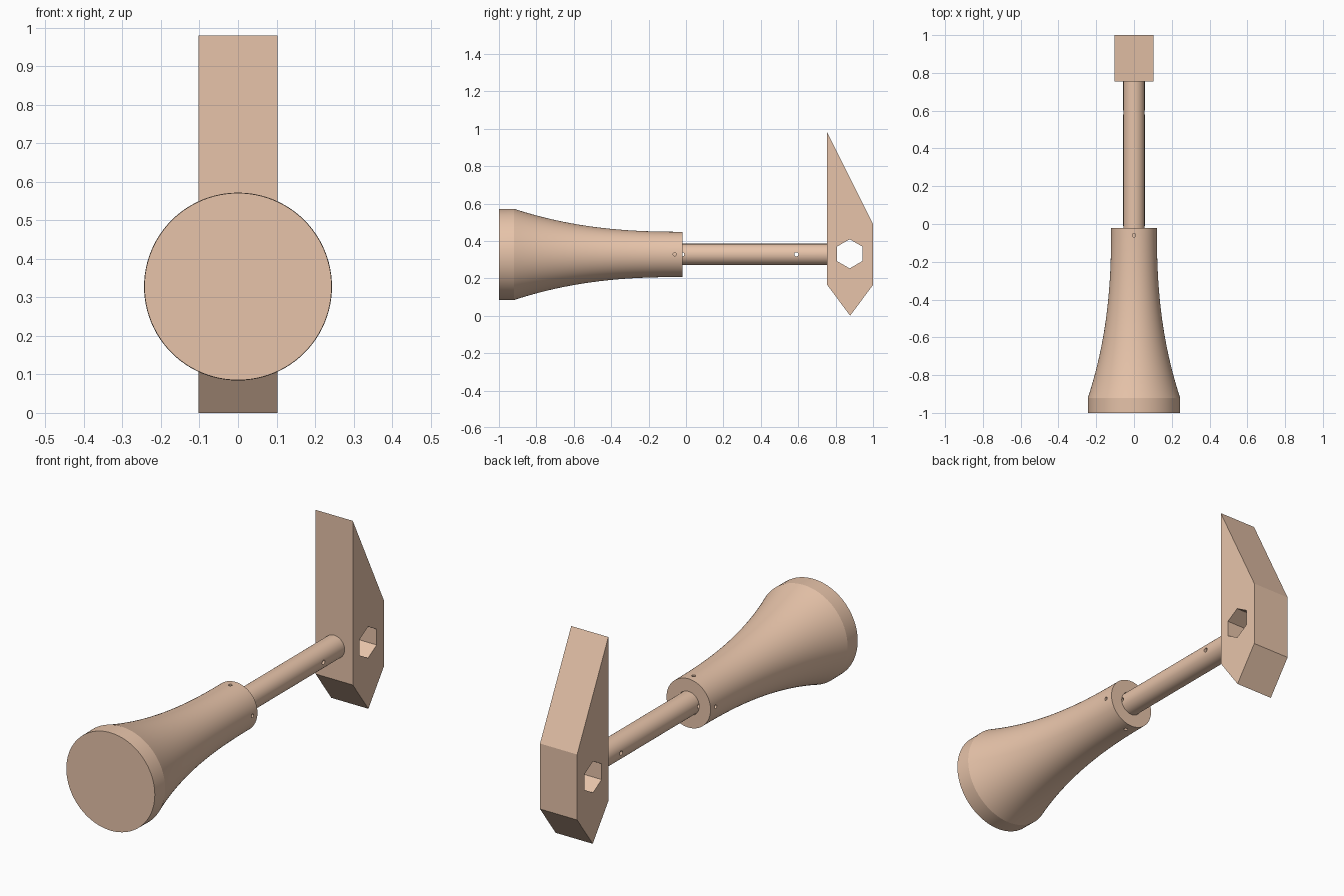
import bpy, bmesh
from math import pi, cos, sin, radians
from mathutils import Vector

if "Cube" in bpy.data.objects:
    bpy.data.objects.remove(bpy.data.objects["Cube"])

AXIS_Z = 0.328

mat = bpy.data.materials.new("tan")
mat.diffuse_color = (0.80, 0.55, 0.40, 1)
mat.use_nodes = True
mat.node_tree.nodes["Principled BSDF"].inputs["Base Color"].default_value = mat.diffuse_color


def make_object(name, bm):
    bmesh.ops.recalc_face_normals(bm, faces=bm.faces)
    mesh = bpy.data.meshes.new(name)
    bm.to_mesh(mesh)
    bm.free()
    obj = bpy.data.objects.new(name, mesh)
    bpy.context.collection.objects.link(obj)
    mesh.materials.append(mat)
    return obj


def lathe(name, profile, sides=96):
    """Solid of revolution round the tool axis; profile is (y, radius)."""
    bm = bmesh.new()
    rings = [[bm.verts.new((r * cos(2 * pi * i / sides), y,
                            AXIS_Z + r * sin(2 * pi * i / sides)))
              for i in range(sides)] for y, r in profile]
    for a, b in zip(rings, rings[1:]):
        for i in range(sides):
            j = (i + 1) % sides
            bm.faces.new((a[i], a[j], b[j], b[i]))
    bm.faces.new(rings[0])
    bm.faces.new(rings[-1])
    return make_object(name, bm)


def prism(name, outline, half_width):
    """Extrude a (y, z) outline across x."""
    bm = bmesh.new()
    face = bm.faces.new([bm.verts.new((-half_width, y, z)) for y, z in outline])
    new = bmesh.ops.extrude_face_region(bm, geom=[face])["geom"]
    bmesh.ops.translate(bm, vec=(2 * half_width, 0, 0),
                        verts=[v for v in new if isinstance(v, bmesh.types.BMVert)])
    return make_object(name, bm)


def ngon(y, z, radius, sides):
    return [(y + radius * sin(2 * pi * i / sides), z + radius * cos(2 * pi * i / sides))
            for i in range(sides)]


def cut(obj, cutter):
    cutter.hide_render = True
    mod = obj.modifiers.new("cut", "BOOLEAN")
    mod.object = cutter
    mod.solver = "EXACT"
    bpy.context.view_layer.objects.active = obj
    bpy.ops.object.modifier_apply(modifier=mod.name)
    bpy.data.objects.remove(cutter)


def smooth(obj):
    bpy.ops.object.select_all(action="DESELECT")
    obj.select_set(True)
    bpy.context.view_layer.objects.active = obj
    bpy.ops.object.shade_smooth_by_angle(angle=radians(12))


# Handle: straight butt, then a concave flare down to the collar
profile = [(-1.0, 0.243)]
for i in range(25):
    t = 1 - i / 24
    profile.append((-0.02 - 0.90 * t, 0.121 + 0.123 * t ** 2.4))
handle = lathe("handle", profile)

# Socket and crossed pin holes in the collar
cut(handle, lathe("socket_cutter", [(-0.19, 0.0585), (0.1, 0.0585)], 64))
for turn in (0, pi / 2):
    pin = prism("pin_cutter", ngon(-0.06, AXIS_Z, 0.009, 16), 0.3)
    for v in pin.data.vertices:
        x, y, z = v.co
        z -= AXIS_Z
        v.co = Vector((x * cos(turn) - z * sin(turn), y,
                       AXIS_Z + x * sin(turn) + z * cos(turn)))
    cut(handle, pin)
smooth(handle)

# Shaft with a cross hole near each end
shaft = lathe("shaft", [(-0.18, 0.057), (0.765, 0.057)], 64)
for y in (-0.02, 0.59):
    cut(shaft, prism("shaft_hole_cutter", ngon(y, AXIS_Z, 0.011, 16), 0.2))
smooth(shaft)

# Hammer head with long wedge, short point and hexagonal through hole
head = prism("hammer_head", [(0.755, 0.98), (1.0, 0.49), (1.0, 0.165),
                             (0.8775, 0.0), (0.755, 0.165)], 0.102)
cut(head, prism("hex_cutter", ngon(0.875, 0.331, 0.078, 6), 0.3))
